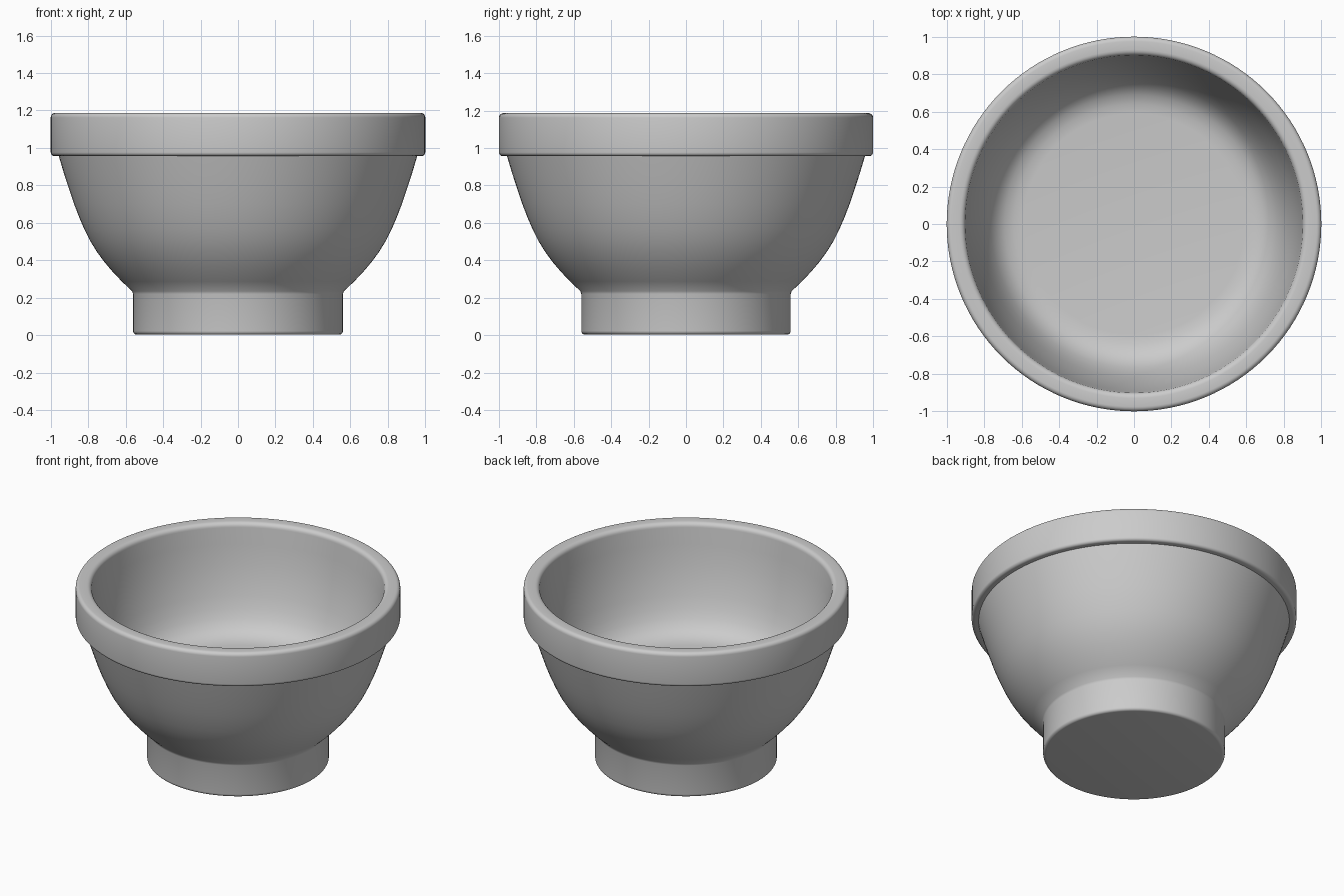
import bpy, bmesh, math

if "Cube" in bpy.data.objects:
    bpy.data.objects.remove(bpy.data.objects["Cube"])

SEGMENTS = 128


def lathe(name, profile):
    """Revolve (radius, z) points about z; ends lying on the axis close the solid."""
    bm = bmesh.new()
    verts = [bm.verts.new((r, 0, z)) for r, z in profile]
    edges = [bm.edges.new(pair) for pair in zip(verts, verts[1:])]
    bmesh.ops.spin(bm, geom=verts + edges, axis=(0, 0, 1), cent=(0, 0, 0),
                   steps=SEGMENTS, angle=2 * math.pi)
    bmesh.ops.remove_doubles(bm, verts=bm.verts, dist=1e-5)
    bmesh.ops.recalc_face_normals(bm, faces=bm.faces)
    mesh = bpy.data.meshes.new(name)
    bm.to_mesh(mesh)
    bm.free()
    obj = bpy.data.objects.new(name, mesh)
    bpy.context.collection.objects.link(obj)
    bpy.context.view_layer.objects.active = obj
    obj.select_set(True)
    bpy.ops.object.shade_smooth_by_angle(angle=math.radians(35))
    obj.select_set(False)
    return obj


def rounded(r, z, radius, start, sweep=90, steps=5):
    """Arc of points around a centre, angles in degrees."""
    return [(r + radius * math.cos(math.radians(start + sweep * i / steps)),
             z + radius * math.sin(math.radians(start + sweep * i / steps)))
            for i in range(steps + 1)]


# Foot with a softened lower edge
foot = [(0, 0.003)] + rounded(0.54, 0.023, 0.02, -90) + [(0.56, 0.22)]

# Curved outer wall
wall = [(0.565, 0.235), (0.62, 0.287), (0.67, 0.34), (0.715, 0.393),
        (0.755, 0.448), (0.79, 0.505), (0.82, 0.565), (0.848, 0.63),
        (0.875, 0.70), (0.90, 0.775), (0.928, 0.86), (0.957, 0.957)]

# Thick overhanging rim
rim = (rounded(0.98, 0.977, 0.02, -90) + rounded(0.975, 1.162, 0.025, 0)
       + rounded(0.93, 1.157, 0.03, 90))

# Inner wall, blending into the flat floor
inside = [(0.888, 1.05), (0.868, 0.92), (0.845, 0.82), (0.82, 0.73),
          (0.793, 0.655), (0.765, 0.60), (0.732, 0.553), (0.69, 0.522),
          (0.64, 0.505), (0.59, 0.50), (0, 0.50)]

lathe("bowl", foot + wall + rim + inside)
